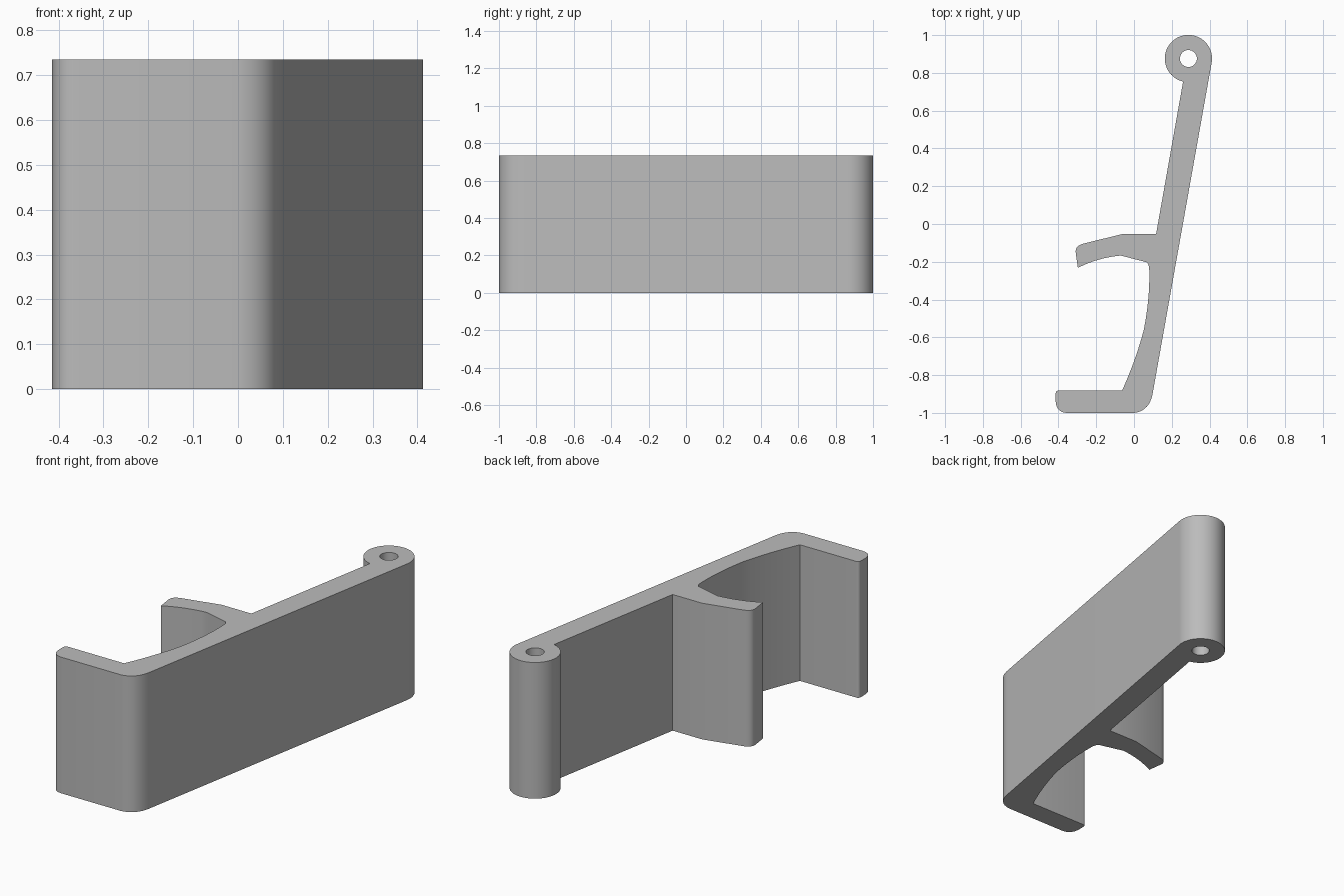
import bpy
import bmesh
from math import cos, sin, radians
from mathutils import Vector

HEIGHT = 0.735
EYE = Vector((0.288, 0.876))

cube = bpy.data.objects.get("Cube")
if cube:
    bpy.data.objects.remove(cube)


def arc(centre, radius, start, end, steps):
    """Points on a circular arc, angles in degrees."""
    angles = [radians(start + (end - start) * i / steps) for i in range(steps + 1)]
    return [centre + radius * Vector((cos(a), sin(a))) for a in angles]


def bend(a, corner, b, steps=8):
    """Points on a quadratic curve from a to b, pulled towards corner."""
    a, corner, b = Vector(a), Vector(corner), Vector(b)
    ts = [i / steps for i in range(steps + 1)]
    return [a * (1 - t) ** 2 + corner * 2 * t * (1 - t) + b * t * t for t in ts]


# Outline, counter-clockwise from the outer side of the pivot eye
outline = arc(EYE, 0.125, -10, 257, 48)
# Upper jaw: flat root, sloping back, rounded tip and hollow underside
outline += [Vector((0.117, -0.053)), Vector((-0.06, -0.053))]
outline += bend((-0.265, -0.103), (-0.315, -0.115), (-0.308, -0.155))
outline += bend((-0.297, -0.232), (-0.19, -0.178), (-0.07, -0.167))
# Inner side of the arm
outline += bend((0.065, -0.202), (0.08, -0.208), (0.081, -0.25))
outline += bend((0.081, -0.30), (0.079, -0.42), (0.052, -0.56))
outline += bend((0.052, -0.56), (0.01, -0.72), (-0.063, -0.882))[1:]
# Lower jaw with rounded tip and heel
outline += bend((-0.40, -0.882), (-0.415, -0.882), (-0.415, -0.90), 4)
outline += bend((-0.415, -0.93), (-0.415, -0.998), (-0.355, -1.0))
outline += bend((0.0, -1.0), (0.085, -0.99), (0.1, -0.89), 12)

# Fill the outline around the pin hole, then raise it to full height
bm = bmesh.new()
for loop in (outline, arc(EYE, 0.045, 0, 348.75, 31)):
    verts = [bm.verts.new((p.x, p.y, 0)) for p in loop]
    for i, v in enumerate(verts):
        bm.edges.new((v, verts[i - 1]))
bmesh.ops.remove_doubles(bm, verts=bm.verts, dist=0.0005)
bmesh.ops.triangle_fill(bm, edges=bm.edges[:], use_beauty=True)
raised = bmesh.ops.extrude_face_region(bm, geom=bm.faces[:], use_keep_orig=True)
top = [g for g in raised["geom"] if isinstance(g, bmesh.types.BMVert)]
bmesh.ops.translate(bm, verts=top, vec=(0, 0, HEIGHT))
bmesh.ops.recalc_face_normals(bm, faces=bm.faces[:])

mesh = bpy.data.meshes.new("clip_arm")
bm.to_mesh(mesh)
bm.free()
clip = bpy.data.objects.new("clip_arm", mesh)
bpy.context.collection.objects.link(clip)

# Plain grey plastic
grey = bpy.data.materials.new("grey")
grey.use_nodes = True
colour = (0.5, 0.5, 0.5, 1)
grey.diffuse_color = colour
grey.node_tree.nodes["Principled BSDF"].inputs["Base Color"].default_value = colour
mesh.materials.append(grey)

# Smooth curved walls, crisp corners
bpy.ops.object.select_all(action="DESELECT")
clip.select_set(True)
bpy.context.view_layer.objects.active = clip
bpy.ops.object.shade_smooth_by_angle(angle=radians(30))
